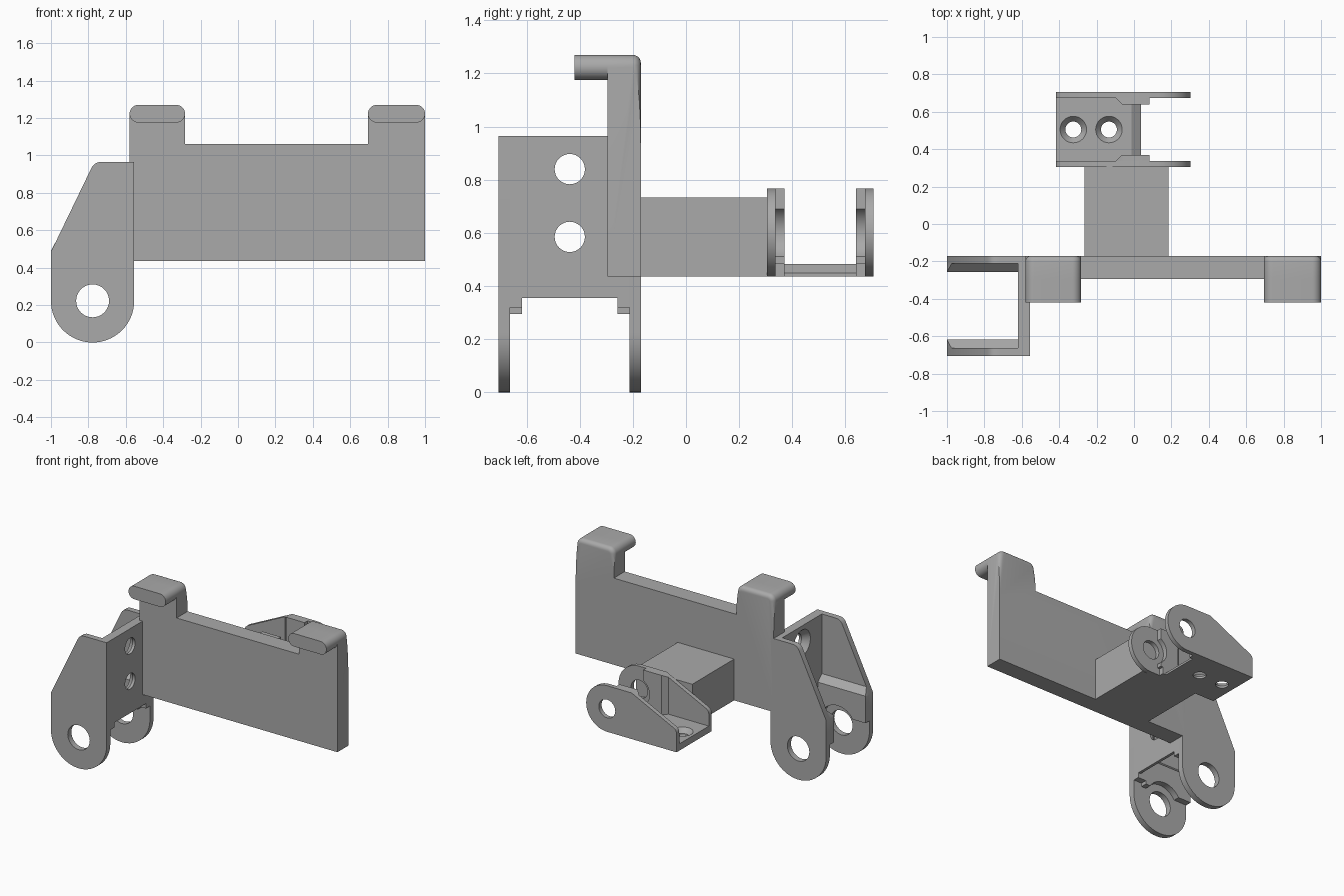
import bpy, bmesh
from math import cos, sin, radians

cube = bpy.data.objects.get("Cube")
if cube:
    bpy.data.objects.remove(cube, do_unlink=True)

grey = bpy.data.materials.new("plain_grey")
grey.use_nodes = True
grey.diffuse_color = (0.4, 0.4, 0.4, 1)
grey.node_tree.nodes["Principled BSDF"].inputs["Base Color"].default_value = (0.4, 0.4, 0.4, 1)


def arc(ca, cb, r, start, end, n=12):
    angles = [radians(start + (end - start) * i / n) for i in range(n + 1)]
    return [(ca + r * cos(t), cb + r * sin(t)) for t in angles]


def solid(name, rings, bevel_rule=None):
    """Join matching rings of points into a closed solid."""
    bm = bmesh.new()
    loops = [[bm.verts.new(p) for p in ring] for ring in rings]
    for low, high in zip(loops, loops[1:]):
        for i in range(len(low)):
            bm.faces.new((low[i - 1], low[i], high[i], high[i - 1]))
    bm.faces.new(loops[0])
    bm.faces.new(loops[-1])
    bmesh.ops.recalc_face_normals(bm, faces=bm.faces)
    if bevel_rule:
        edges = [e for e in bm.edges if all(bevel_rule(v.co) for v in e.verts)]
        bmesh.ops.bevel(bm, geom=edges, offset=0.03, segments=5, profile=0.5, affect='EDGES')
    mesh = bpy.data.meshes.new(name)
    bm.to_mesh(mesh)
    bm.free()
    mesh.materials.append(grey)
    obj = bpy.data.objects.new(name, mesh)
    bpy.context.collection.objects.link(obj)
    return obj


def cut(obj, cutter):
    """Subtract the cutter, then discard it."""
    cutter.hide_render = True
    mod = obj.modifiers.new("hole", 'BOOLEAN')
    mod.object = cutter
    mod.operation = 'DIFFERENCE'
    mod.solver = 'EXACT'
    bpy.context.view_layer.objects.active = obj
    bpy.ops.object.modifier_apply(modifier=mod.name)
    bpy.data.objects.remove(cutter, do_unlink=True)


def xz_prism(name, outline, y0, y1, rule=None):
    return solid(name, [[(x, y, z) for x, z in outline] for y in (y0, y1)], rule)


# Back plate with two rounded towers
FRONT, BACK, TOP, R = -0.295, -0.17, 1.27, 0.047
towers = [(-0.58, -0.283), (0.695, 1.0)]
outline = [(1.0, 0.435), (-0.58, 0.435)]
for x0, x1 in towers:
    rounded = arc(x0 + R, TOP - R, R, 180, 90, 8) + arc(x1 - R, TOP - R, R, 90, 0, 8)
    outline += [*rounded, (x1, 1.06)] if x1 < 0 else [(x0, 1.06), *rounded]
parts = [xz_prism("back_plate", outline, FRONT, BACK,
                  lambda p: p.y > BACK - 0.001 and p.z > TOP - R - 0.001)]

# Hooks reaching forward from the towers
for side, (x0, x1) in zip(("right", "left"), towers):
    pill = arc(x0 + R, TOP - R, R, 270, 90, 16) + arc(x1 - R, TOP - R, R, 90, -90, 16)
    parts.append(xz_prism(side + "_hook", pill, -0.42, FRONT + 0.01))

# Stem block behind the plate
stem = [(-0.265, 0.435), (0.185, 0.435), (0.185, 0.733), (-0.265, 0.733)]
parts.append(xz_prism("stem_block", stem, BACK, 0.307))


def bracket(prefix, place):
    """U bracket: h is height off the web, u runs along it, w runs across it."""
    half, thin, thick, c = 0.2675, 0.042, 0.087, 0.2225

    # Side flanges with a round end and a pivot hole
    corner = [(0.23, 0.93), (0.222, 0.944), (0.209, 0.957), (0.19, 0.964), (0.165, 0.965)]
    flange = arc(c, c, c, 180, 360, 32) + [(0.445, 0.485), *corner, (0, 0.965)]
    # Inner pads with a round recess and a tapered upper end
    pad = [(0, 0.32), (0.065, 0.32), (0.065, 0.295), *arc(c, c, 0.14, 148.6, 31.4, 16),
           (0.445, 0.295), (0.445, 0.485)]
    pad_outer = pad + [(0.421, 0.535), (0, 0.535)]
    pad_inner = pad + [(0.445, 0.49), (0, 0.49)]
    for side, s in (("near", -1), ("far", 1)):
        def ring(points, depth):
            return [place(h, u, s * (half - depth)) for h, u in points]
        arm = solid(f"{prefix}_{side}_flange", [ring(flange, 0), ring(flange, thin)])
        hole = arc(c, c, 0.088, 0, 348.75, 31)
        cut(arm, solid("pivot_cutter", [ring(hole, -0.1), ring(hole, 0.2)]))
        parts.append(arm)
        parts.append(solid(f"{prefix}_{side}_pad", [ring(pad_outer, thin), ring(pad_inner, thick)]))

    # Web joining the flanges, with countersunk screw holes
    profile = [(0, 0.355), (0.02, 0.355), (0.065, 0.425), (0.065, 0.965), (0, 0.965)]
    web = solid(prefix + "_web", [[place(h, u, w) for h, u in profile]
                                  for w in (thin - half, half - thin)])
    for centre in (0.585, 0.84):
        steps = [(-0.1, 0.057), (0.02, 0.057), (0.065, 0.095), (0.1, 0.125)]
        rings = [[place(h, u, w) for u, w in arc(centre, 0, r, 0, 348.75, 31)] for h, r in steps]
        cut(web, solid("screw_cutter", rings))
    parts.append(web)


# Large upright bracket at the side, smaller copy lying flat at the back
bracket("side_bracket", lambda h, u, w: (-0.555 - h, w - 0.4375, u))
K = 0.747
bracket("rear_bracket", lambda h, u, w: (0.303 - K * u, 0.505 + K * w, 0.435 + K * h))

# Smooth the curved surfaces, keep the edges sharp
bpy.ops.object.select_all(action='DESELECT')
for part in parts:
    part.select_set(True)
bpy.context.view_layer.objects.active = parts[0]
bpy.ops.object.shade_smooth_by_angle(angle=radians(30))
